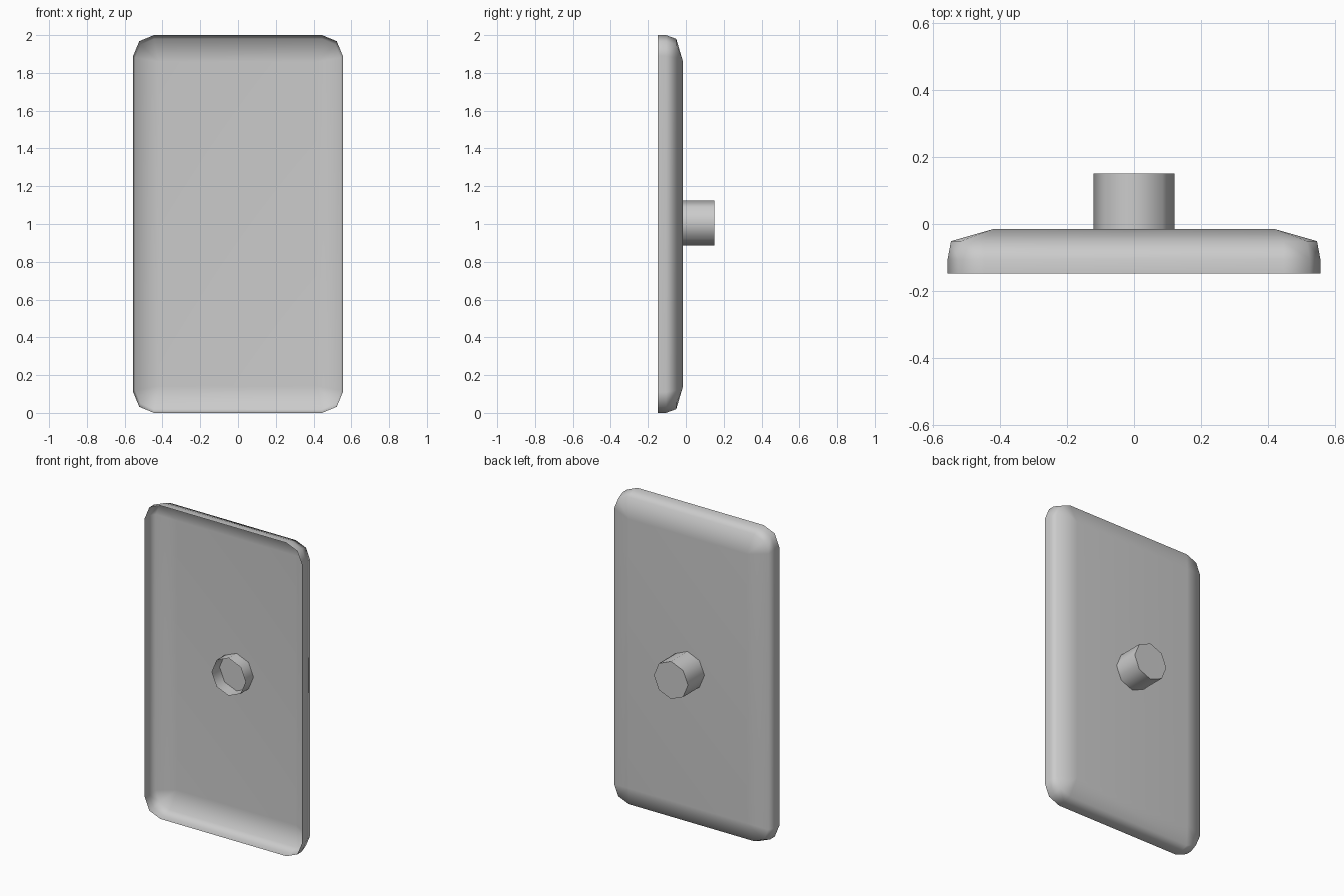
import bpy, bmesh, math

if "Cube" in bpy.data.objects:
    bpy.data.objects.remove(bpy.data.objects["Cube"])


def make_object(name, bm):
    mesh = bpy.data.meshes.new(name)
    bm.to_mesh(mesh)
    bm.free()
    ob = bpy.data.objects.new(name, mesh)
    bpy.context.collection.objects.link(ob)
    return ob


def corner_ring(bm, y, hx, hz, r):
    # rounded rectangle, two facets per corner
    k = 0.707
    verts = []
    for i, (sx, sz) in enumerate(((1, 1), (-1, 1), (-1, -1), (1, -1))):
        for s in range(3):
            a = math.radians(90 * i + 45 * s)
            verts.append(bm.verts.new((sx * (hx - r) + r * math.cos(a), y,
                                       1 + sz * (hz - r) + r * math.sin(a))))
    return verts


def bridge(bm, a, b):
    n = len(a)
    for i in range(n):
        j = (i + 1) % n
        bm.faces.new((a[i], b[i], b[j], a[j]))


# shallow panel shell, open toward the front
bm = bmesh.new()
profile = ((-0.148, 0.555, 1.0, 0.11), (-0.105, 0.555, 1.0, 0.11),
           (-0.051, 0.545, 0.98, 0.10), (-0.015, 0.42, 0.86, 0.004))
rings = [corner_ring(bm, *p) for p in profile]
for a, b in zip(rings, rings[1:]):
    bridge(bm, a, b)
bm.faces.new(rings[-1])
bmesh.ops.remove_doubles(bm, verts=bm.verts[:], dist=0.012)
bmesh.ops.recalc_face_normals(bm, faces=bm.faces[:])
panel = make_object("panel_shell", bm)
for f in panel.data.polygons:
    f.use_smooth = True
panel.modifiers.new("weighted", 'WEIGHTED_NORMAL')

# eight-sided peg through the panel, closed at the back and open at the front
bm = bmesh.new()
ends = []
for y in (-0.095, 0.15):
    ends.append([bm.verts.new((0.12 * math.cos(i * math.pi / 4), y,
                               1.005 + 0.12 * math.sin(i * math.pi / 4)))
                 for i in range(8)])
bridge(bm, *ends)
bm.faces.new(ends[1])
bmesh.ops.recalc_face_normals(bm, faces=bm.faces[:])
peg = make_object("back_peg", bm)
bpy.context.view_layer.objects.active = peg
peg.select_set(True)
bpy.ops.object.shade_smooth_by_angle(angle=math.radians(50))
